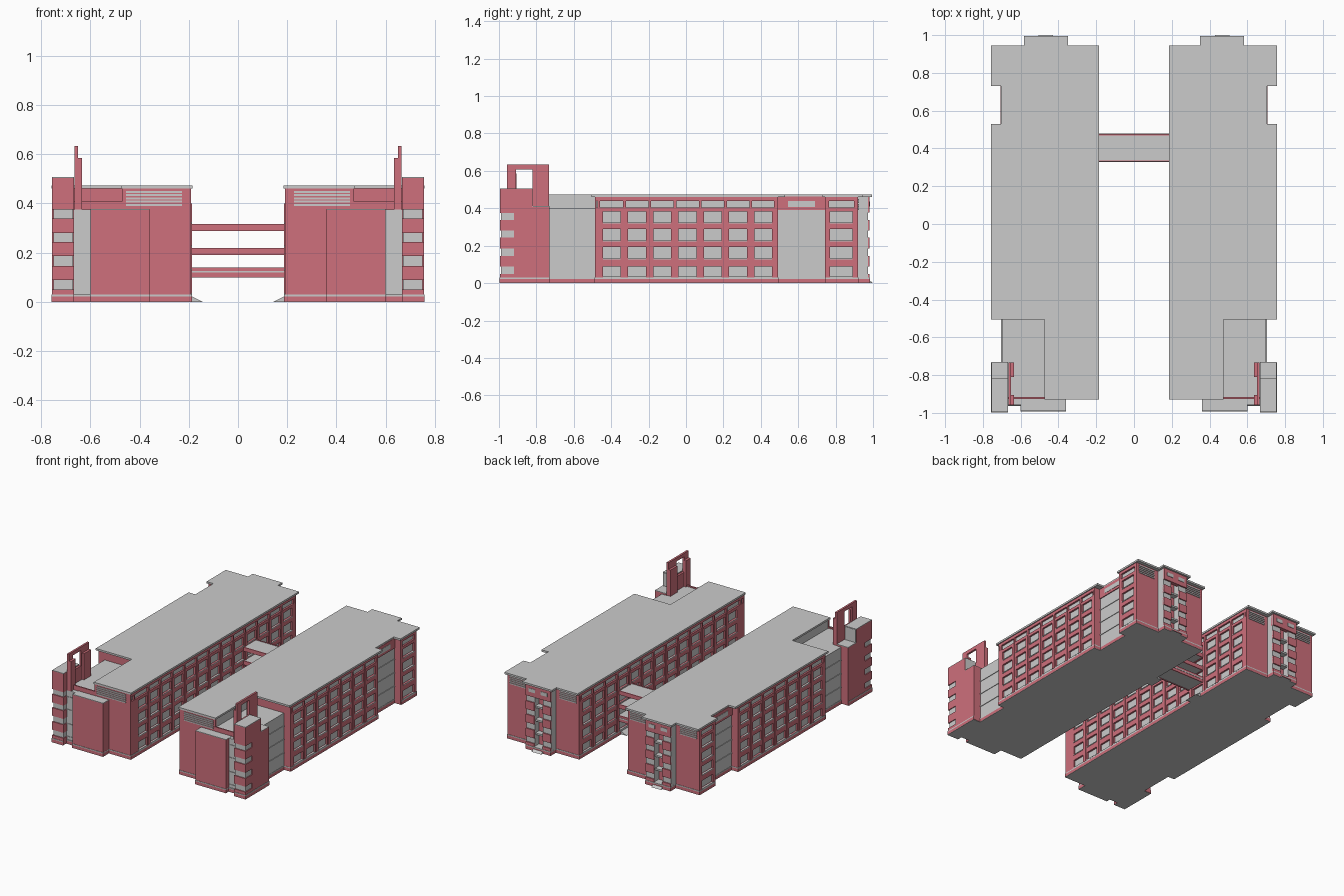
import bpy, bmesh

if "Cube" in bpy.data.objects:
    bpy.data.objects.remove(bpy.data.objects["Cube"])

red = bpy.data.materials.new("red_brick")
red.diffuse_color = (0.62, 0.16, 0.2, 1)
red.use_nodes = True
red.node_tree.nodes["Principled BSDF"].inputs["Base Color"].default_value = red.diffuse_color
parts = {}


def mesh_for(name, mat):
    if name not in parts:
        parts[name] = (bmesh.new(), mat)
    return parts[name][0]


def prism(name, pts, a, b, mat=None, axis="z"):
    """Extrude a closed outline from a to b along an axis."""
    bm = mesh_for(name, mat)
    place = {"z": lambda p, t: (p[0], p[1], t),
             "y": lambda p, t: (p[0], t, p[1]),
             "x": lambda p, t: (t, p[0], p[1])}[axis]
    lo = [bm.verts.new(place(p, a)) for p in pts]
    hi = [bm.verts.new(place(p, b)) for p in pts]
    bm.faces.new(lo[::-1])
    bm.faces.new(hi)
    for i in range(len(pts)):
        j = (i + 1) % len(pts)
        bm.faces.new((lo[i], lo[j], hi[j], hi[i]))


def box(name, x0, x1, y0, y1, z0, z1, mat=None):
    prism(name, [(x0, y0), (x1, y0), (x1, y1), (x0, y1)], z0, z1, mat)


FLOOR, TOP = 0.002, 0.462
ROWS = [(.035, .09), (.133, .192), (.228, .288), (.325, .384)]


def window_wall(name, x0, x1, out, y0, y1, first, pitch, width, count):
    """Red bars over the glass core; out is the outward x direction."""
    edges = [FLOOR] + [z for r in ROWS for z in r] + [.405, .44, TOP]
    for a, b in zip(edges[::2], edges[1::2]):
        box(name, x0, x1, y0, y1, a, b, red)
    face = x1 if out > 0 else x0
    p0, p1 = sorted((face - out * .004, face + out * .004))
    s0, s1 = sorted((face - out * .008, face + out * .003))
    ends = [y0] + [first + i * pitch + k for i in range(count) for k in (0, width)] + [y1]
    for a, b in zip(ends[::2], ends[1::2]):
        box(name, x0, x1, a, b, FLOOR, .385, red)      # piers between windows
        m = (a + b) / 2
        box(name, x0, x1, m - .007, m + .007, .40, .45, red)
        if y0 < a and b < y1:
            box(name + "_pilasters", p0, p1, m - .007, m + .007, .03, .40, red)
    for i in range(count):
        for z, _ in ROWS:                              # window sills
            y = first + i * pitch
            box("window_sills", s0, s1, y, y + width, z - .006, z)


# Footprint: ground slab, red base and grey plinth strip
foot = [(.19, -.925), (.36, -.925), (.36, -.99), (.60, -.99), (.60, -.96), (.666, -.96),
        (.666, -.995), (.755, -.995), (.755, -.73), (.70, -.73), (.70, -.487), (.75, -.487),
        (.75, .492), (.70, .492), (.70, .743), (.75, .743), (.75, .92), (.565, .92),
        (.565, .98), (.37, .98), (.37, .92), (.19, .92)]
foot = [(.47 + (x - .47) * 1.01, y * 1.003) for x, y in foot]
prism("ground_slab", foot, 0, FLOOR)
prism("base", foot, FLOOR, .022, red)
prism("plinth_strip", foot, .022, .029)

# Glass core and roof slab
prism("glass_core", [(.202, -.915), (.468, -.915), (.468, -.48), (.738, -.48), (.738, .485),
                     (.70, .485), (.70, .75), (.738, .75), (.738, .912), (.202, .912)], FLOOR, TOP)
prism("roof", [(.185, -.93), (.475, -.93), (.475, -.505), (.757, -.505), (.757, .53),
               (.704, .53), (.704, .73), (.757, .73), (.757, .945), (.582, .945),
               (.582, .995), (.35, .995), (.35, .945), (.185, .945)], .460, .473)

# Long window walls
window_wall("inner_wall", .19, .203, -1, -.925, .92, -.84, .135, .095, 13)
window_wall("outer_wall", .737, .75, 1, -.487, .492, -.444, .135, .095, 7)
window_wall("rear_outer_wall", .737, .75, 1, .743, .92, .77, .135, .12, 1)

# Solid end walls and wall returns
box("front_wall", .19, .472, -.925, -.914, FLOOR, TOP, red)
box("side_returns", .47, .75, -.487, -.479, FLOOR, TOP, red)
box("side_returns", .69, .75, .484, .492, FLOOR, TOP, red)
box("side_returns", .69, .75, .743, .751, FLOOR, TOP, red)
box("rear_wall", .19, .385, .911, .92, FLOOR, TOP, red)
box("rear_wall", .55, .75, .911, .92, FLOOR, TOP, red)

# Louvre bars at the top of the end walls
for i in range(5):
    z = .39 + i * .013
    box("louvres", .228, .455, -.93, -.92, z, z + .008)
    box("louvres", .21, .34, .915, .925, z, z + .008)
    box("louvres", .60, .73, .915, .925, z, z + .008)

# Recessed side bay: red header with a window, glass floor ledges
box("bay_header", .69, .706, .49, .745, .39, TOP, red)
box("bay_header_window", .70, .708, .545, .69, .408, .44)
for z in (.115, .21, .305):
    box("bay_ledges", .69, .704, .492, .743, z, z + .008)
    box("bay_ledges", .69, .704, -.73, -.487, z, z + .008)

# Low front wing with glass side, red front and projecting block
box("low_wing", .465, .70, -.918, -.485, FLOOR, .40)
box("low_wing_front", .465, .666, -.926, -.917, FLOOR, .408, red)
box("front_block", .36, .60, -.99, -.92, FLOOR, .373, red)
box("front_block_cap", .36, .60, -.99, -.92, .373, .377)
box("stair_glass", .60, .668, -.956, -.92, .029, .375)
for z in (.05, .14, .24, .33):
    box("stair_ledges", .60, .668, -.96, -.95, z - .003, z + .003)

# Corner tower with wrapped window bands and a lower rear part
box("tower", .666, .755, -.92, -.82, FLOOR, .503, red)
box("tower", .666, .755, -.82, -.73, FLOOR, .408, red)
box("tower_caps", .666, .755, -.995, -.82, .503, .507)
box("tower_caps", .666, .755, -.82, -.73, .408, .412)
box("tower_caps", .668, .753, -.822, -.817, .412, .503)
box("tower_corner_glass", .67, .749, -.988, -.915, FLOOR, .38)
bands = [FLOOR, .05, .088, .145, .186, .243, .28, .338, .374, .503]
for a, b in zip(bands[::2], bands[1::2]):
    box("tower_bands", .666, .755, -.995, -.92, a, b, red)

# Rooftop frame beside the tower
box("roof_frame", .65, .664, -.957, -.91, .375, .633, red)
box("roof_frame", .65, .664, -.82, -.733, .40, .633, red)
box("roof_frame", .65, .664, -.91, -.82, .608, .633, red)
box("roof_frame", .65, .664, -.91, -.82, .40, .50, red)
box("frame_piers", .634, .65, -.957, -.905, .375, .585, red)
box("frame_piers", .634, .65, -.81, -.733, .40, .585, red)

# Rear entrance bay: banded corner piers, recessed centre, header
for x0, x1 in ((.37, .435), (.50, .565)):
    box("rear_piers", x0, x1, .91, .972, FLOOR, TOP)
    for a, b in zip(bands[:8:2], bands[1:8:2]):
        box("rear_pier_bands", x0, x1, .966, .98, a, b, red)
box("rear_recess_wall", .435, .50, .911, .925, FLOOR, TOP, red)
for z in (.11, .205, .30):
    box("rear_balconies", .435, .50, .92, .965, z, z + .012)
box("rear_header", .37, .565, .955, .982, .378, TOP, red)
for x in (.395, .49):
    box("rear_header_windows", x, x + .05, .975, .985, .41, .435)

# Entrance ramps at the rear and under the bridges
prism("rear_ramp", [(.975, 0), (1.0, 0), (.975, .02)], .43, .505, None, "x")
prism("inner_ramps", [(.145, 0), (.195, 0), (.195, .026)], .355, .455, None, "y")

# Three open bridges between the wings
for z0, z1 in ((.098, .14), (.19, .219), (.287, .315)):
    box("bridge_decks", 0, .2, .335, .472, z0 + .004, z1 - .003)
    for y in (.330, .469):
        box("bridge_sides", 0, .2, y, y + .007, z0, z1, red)
box("bridge_stripe", 0, .2, .328, .478, .118, .126)

# Build each part and mirror it to the other wing
for name, (bm, mat) in parts.items():
    bmesh.ops.recalc_face_normals(bm, faces=bm.faces)
    me = bpy.data.meshes.new(name)
    bm.to_mesh(me)
    bm.free()
    if mat:
        me.materials.append(mat)
    ob = bpy.data.objects.new(name, me)
    bpy.context.collection.objects.link(ob)
    mod = ob.modifiers.new("mirror", "MIRROR")
    mod.use_mirror_merge = False
